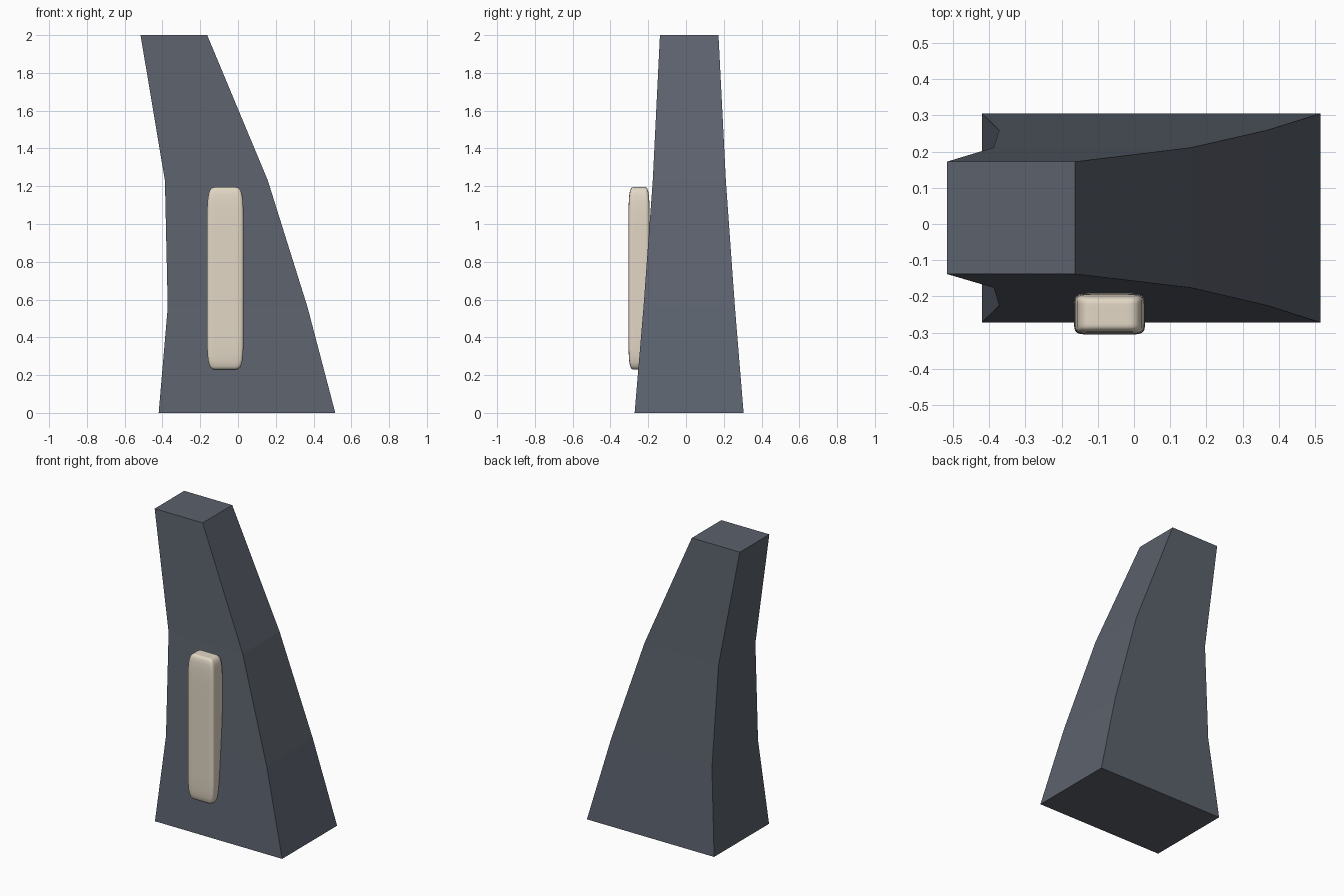
import bpy, bmesh

if "Cube" in bpy.data.objects:
    bpy.data.objects.remove(bpy.data.objects["Cube"])


def material(name, color):
    m = bpy.data.materials.new(name)
    m.diffuse_color = (*color, 1)
    m.use_nodes = True
    m.node_tree.nodes["Principled BSDF"].inputs["Base Color"].default_value = m.diffuse_color
    return m


def finish(name, bm, mat):
    bmesh.ops.recalc_face_normals(bm, faces=bm.faces)
    me = bpy.data.meshes.new(name)
    bm.to_mesh(me)
    bm.free()
    me.materials.append(mat)
    ob = bpy.data.objects.new(name, me)
    bpy.context.collection.objects.link(ob)
    return ob


# Leaning tapered pillar: rectangular sections (z, x0, x1, y0, y1)
sections = [
    (0.00, -0.42, 0.515, -0.272, 0.305),
    (0.56, -0.372, 0.368, -0.225, 0.259),
    (1.23, -0.387, 0.158, -0.176, 0.211),
    (2.00, -0.516, -0.163, -0.138, 0.172),
]
bm = bmesh.new()
rings = [[bm.verts.new((x, y, z)) for x, y in ((x0, y0), (x1, y0), (x1, y1), (x0, y1))]
         for z, x0, x1, y0, y1 in sections]
for a, b in zip(rings, rings[1:]):
    for i in range(4):
        j = (i + 1) % 4
        bm.faces.new((a[i], a[j], b[j], b[i]))
bm.faces.new(rings[0][::-1])
bm.faces.new(rings[-1])
finish("pillar", bm, material("slate", (0.105, 0.12, 0.15)))

# Soft rounded pad set into the front face: subdivided box, then smoothed
low, high = (-0.165, -0.305, 0.23), (0.03, -0.192, 1.195)
bm = bmesh.new()
bmesh.ops.create_cube(bm, size=1)
bmesh.ops.subdivide_edges(bm, edges=bm.edges[:], cuts=3, use_grid_fill=True)
for v in bm.verts:
    v.co = [(a + b) / 2 + c * (b - a) for a, b, c in zip(low, high, v.co)]
for f in bm.faces:
    f.smooth = True
pad = finish("front_pad", bm, material("cream", (0.76, 0.68, 0.56)))
sub = pad.modifiers.new("smooth", 'SUBSURF')
sub.levels = sub.render_levels = 2
